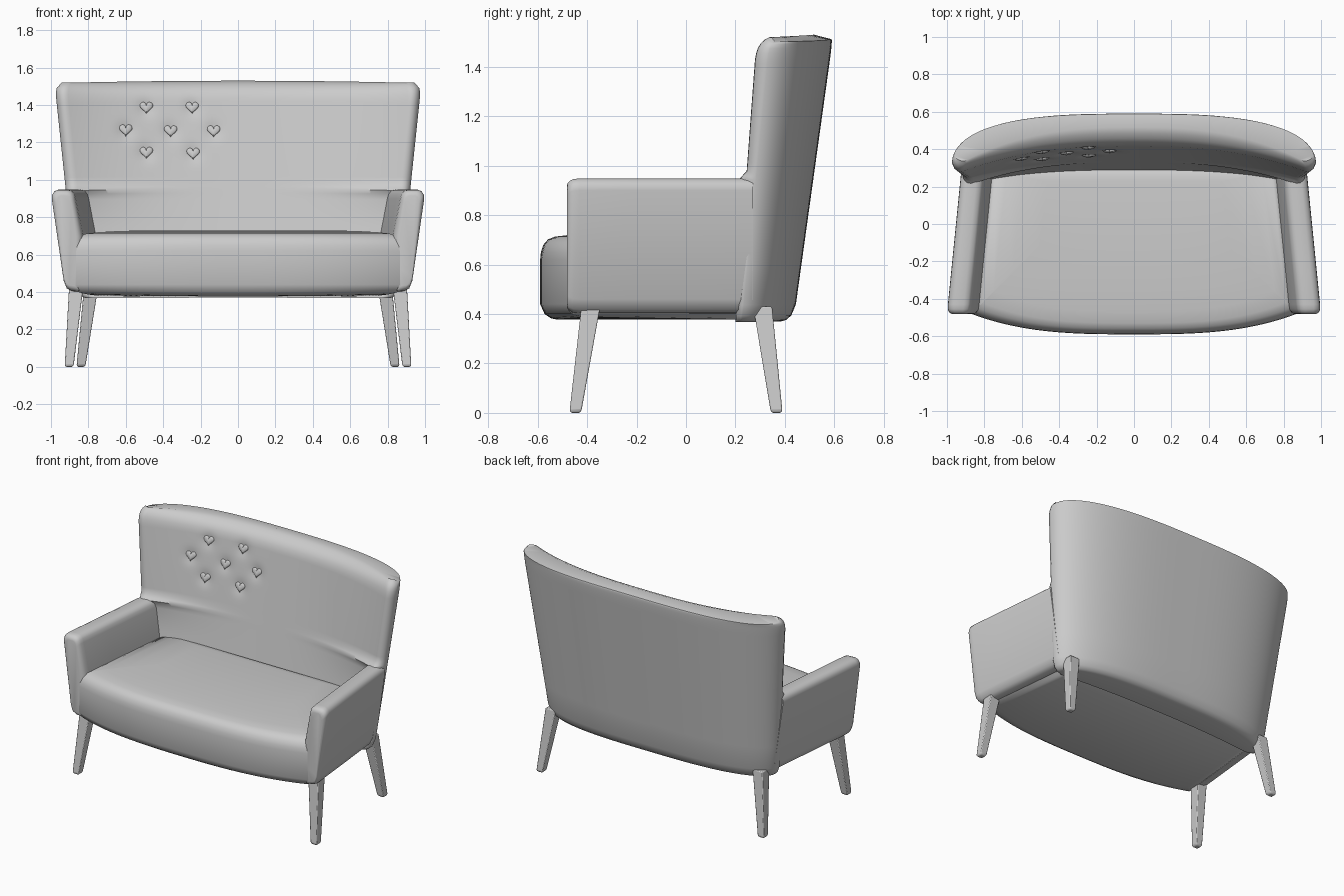
import bpy, bmesh, math
from mathutils import Vector

cube = bpy.data.objects.get("Cube")
if cube:
    bpy.data.objects.remove(cube, do_unlink=True)

GREY = (0.6, 0.6, 0.6, 1)
mat = bpy.data.materials.new("plain_grey")
mat.use_nodes = True
mat.diffuse_color = GREY
mat.node_tree.nodes["Principled BSDF"].inputs["Base Color"].default_value = GREY


def loft(name, rings, strip=True, smooth=50, bevel=0):
    """Skin a stack of closed rings; ring point i is paired with point -1-i for the caps."""
    bm = bmesh.new()
    rows = [[bm.verts.new(p) for p in ring] for ring in rings]
    n = len(rows[0])
    for a, b in zip(rows, rows[1:]):
        for i in range(n):
            j = (i + 1) % n
            bm.faces.new((a[i], a[j], b[j], b[i]))
    for r in (rows[0], rows[-1]):
        if strip:
            for i in range(n // 2 - 1):
                bm.faces.new((r[i], r[i + 1], r[-2 - i], r[-1 - i]))
        else:
            bm.faces.new(r)
    bmesh.ops.recalc_face_normals(bm, faces=bm.faces)
    mesh = bpy.data.meshes.new(name)
    bm.to_mesh(mesh)
    bm.free()
    mesh.materials.append(mat)
    obj = bpy.data.objects.new(name, mesh)
    bpy.context.collection.objects.link(obj)
    bpy.ops.object.select_all(action="DESELECT")
    obj.select_set(True)
    bpy.context.view_layer.objects.active = obj
    if bevel:
        mod = obj.modifiers.new("soft_edges", "BEVEL")
        mod.width, mod.segments = bevel, 2
    bpy.ops.object.shade_smooth_by_angle(angle=math.radians(smooth))
    return obj


# Button positions on the backrest (x, z)
HEARTS = [(-.49, 1.385), (-.245, 1.385), (-.6, 1.265), (-.36, 1.26),
          (-.13, 1.26), (-.49, 1.145), (-.24, 1.14)]


def height(z):
    return (z - .37) / 1.15


def tip_y(z):
    fillet = .03 * max(0, 1 - abs(z - .95) / .035)
    return .2 + .085 * height(z) - fillet


def inner_y(x, z):
    """Front surface of the backrest, with a soft dimple around each button."""
    t = height(z)
    u = min(1, abs(x) / (.81 + .12 * t))
    y = tip_y(z) + (.23 + .2 * t - tip_y(z)) * (1 - u ** 2.5)
    return y + sum(.012 * math.exp(-((x - a) ** 2 + (z - b) ** 2) / .0018) for a, b in HEARTS)


# Backrest shell, wrapped around the corners and rounded over the top
def shell_ring(z, rim, foot):
    t, n = height(z), 120
    w = .86 + .12 * t - .3 * rim - foot
    yt = .22 + .11 * t + .35 * rim
    yc = .435 + .16 * t - .1 * rim - foot
    zo = z if z < 1.5 else 1.5 + (z - 1.5) * .4
    wi = w - .05
    ti = tip_y(z) + .6 * rim
    outer, inner = [], []
    for i in range(n + 1):
        v = 2 * i / n - 1
        u = math.sin(v * math.pi / 2)
        outer.append((w * u, yt + (yc - yt) * math.sqrt(max(0, 1 - abs(u) ** 3)), zo * (1 - .007 * u * u)))
        x = wi * v
        lift = rim * (1 - .4 * abs(v) ** 3)
        inner.append((x, inner_y(x * (.81 + .12 * t) / wi, z) + lift, z * (1 - .007 * v * v)))
    zt = z * .993
    for s, at in ((-1, 0), (1, n + 2)):
        outer.insert(at, (s * (w - .011), yt - (yt - ti) * .6, zt))
        inner.insert(at, (s * (w - .03), yt - (yt - ti) * .95, zt))
    return outer + inner[::-1]


levels = [(.37, 0, .05), (.376, 0, .03), (.395, 0, .012), (.44, 0, 0)]
levels += [(z, 0, 0) for z in (.6, .75, .9, .93, .95, .965, .985)]
levels += [(1.02 + .02 * i, 0, 0) for i in range(22)]
levels += [(1.465, .005, 0), (1.485, .013, 0), (1.505, .03, 0), (1.52, .055, 0), (1.53, .085, 0)]
loft("backrest", [shell_ring(*lv) for lv in levels])


# Seat cushion with a bowed front and a crowned top
def seat_ring(z, inset):
    n = 48
    front, back = [], []
    for i in range(n + 1):
        u = math.sin((2 * i / n - 1) * math.pi / 2)
        k = 1 - inset / .87
        front.append((.87 * u * k, -.59 + .11 * abs(u) ** 3 + inset, z + (.01 * u * u if z < .4 else 0)))
        back.append((.79 * u * k, .3 - inset * .2, z))
    return front + back[::-1]


loft("seat", [seat_ring(*lv) for lv in (
    (.377, .07), (.382, .045), (.4, .018), (.44, 0), (.62, 0), (.65, .003), (.68, .013),
    (.702, .032), (.713, .06), (.72, .12), (.726, .22), (.73, .36))])

# Arms, closing in towards the back
SECTION = [(.84, .40), (.89, .405), (.918, .418), (.935, .46), (1.0, .90), (.998, .922), (.985, .94),
           (.965, .948), (.915, .948), (.893, .942), (.878, .925), (.872, .90), (.832, .70), (.83, .5)]


def arm_ring(y, inset, side):
    shift = .1 * (y + .48)
    cx, cz = .92, .68
    return [(side * (cx + (x - cx) * (1 - inset / .08) - shift), y,
             cz + (z - cz) * (1 - inset / .27)) for x, z in SECTION]


for label, side in (("left", 1), ("right", -1)):
    loft(label + "_arm", [arm_ring(y, d, side) for y, d in (
        (-.482, .032), (-.479, .02), (-.47, .009), (-.455, .002), (-.43, 0), (-.2, 0), (.05, 0), (.27, 0))],
        strip=False, smooth=60)

    # Splayed tapering legs
    for part, top, foot in (("front", (.865, -.385), (.903, -.448)), ("back", (.785, .31), (.84, .367))):
        rings = []
        for z, half in ((0, .017), (.01, .024), (.43, .038)):
            f = z / .43
            x, y = (foot[k] + (top[k] - foot[k]) * f for k in (0, 1))
            rings.append([(side * (x + a * half), y + b * half, z)
                          for a, b in ((-1, -1), (1, -1), (1, 1), (-1, 1))])
        loft(f"{part}_{label}_leg", rings, strip=False, smooth=30, bevel=.005)

# Heart-shaped buttons lying on the backrest
for i, (hx, hz) in enumerate(HEARTS):
    e = .05
    y = inner_y(hx, hz)
    tilt_x = (inner_y(hx + e, hz) - inner_y(hx - e, hz)) / (2 * e)
    tilt_z = (inner_y(hx, hz + e) - inner_y(hx, hz - e)) / (2 * e)
    rings = []
    for depth, size in ((.01, 1), (-.006, 1), (-.011, .9), (-.014, .7)):
        ring = []
        for k in range(36):
            a = 2 * math.pi * (k + .5) / 36
            dx = 16 * math.sin(a) ** 3
            dz = 13 * math.cos(a) - 5 * math.cos(2 * a) - 2 * math.cos(3 * a) - math.cos(4 * a) + 2
            dx, dz = dx * size * .0022, dz * size * .0022
            ring.append(Vector((hx + dx, y + depth + tilt_x * dx + tilt_z * dz, hz + dz)))
        rings.append(ring)
    loft(f"heart_button_{i + 1}", rings, strip=False)
